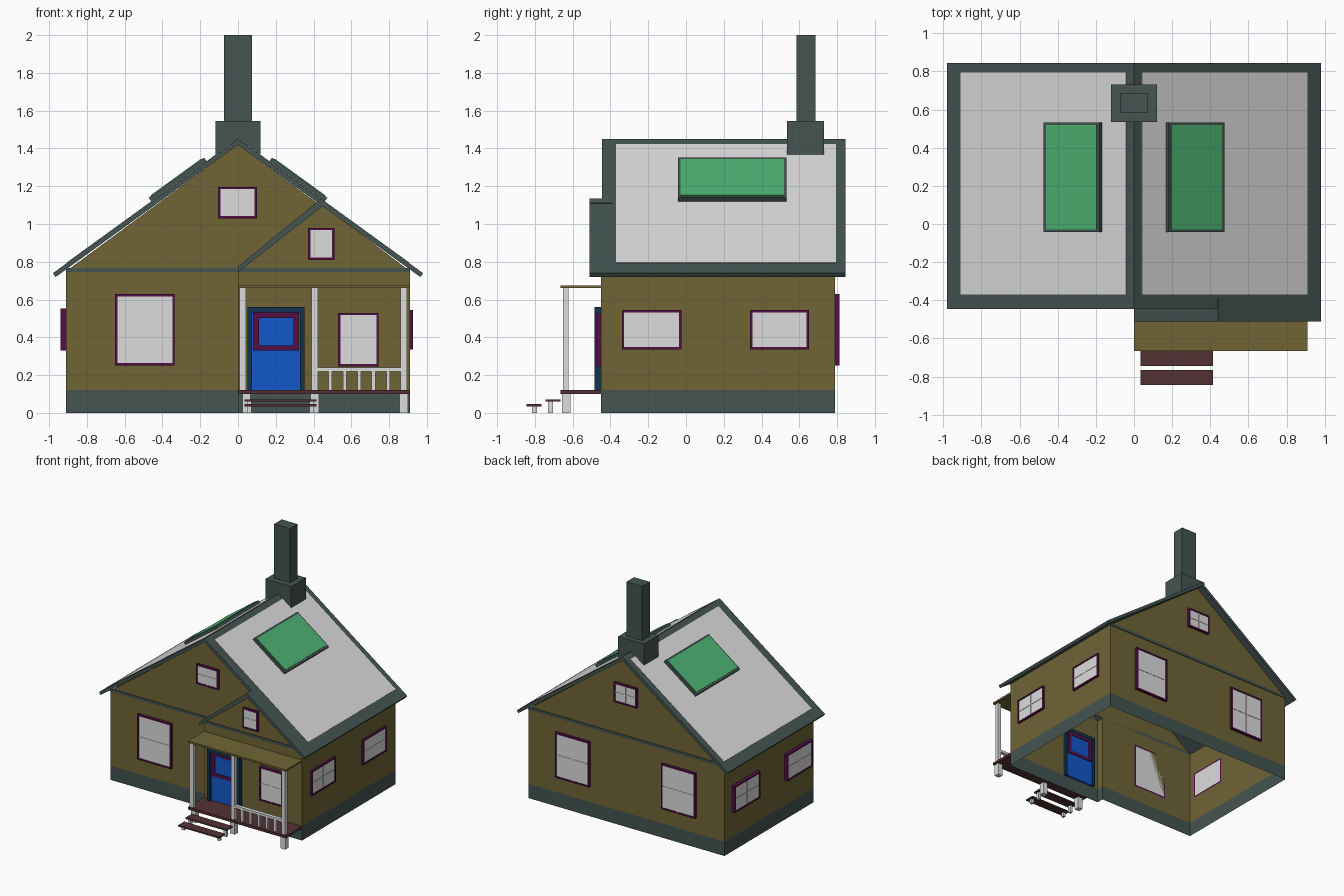
import bpy, bmesh, math

if "Cube" in bpy.data.objects:
    bpy.data.objects.remove(bpy.data.objects["Cube"])

def mat(name, rgb):
    m = bpy.data.materials.new(name)
    m.diffuse_color = (*rgb, 1)
    m.use_nodes = True
    m.node_tree.nodes["Principled BSDF"].inputs["Base Color"].default_value = m.diffuse_color
    return m

OLIVE = mat("olive siding", (.160, .130, .037))
SLATE = mat("slate trim", (.058, .090, .083))
WHITE = mat("off white", (.72, .72, .72))
PURPLE = mat("plum frame", (.085, .005, .060))
BROWN = mat("dark red wood", (.086, .031, .034))
BLUE = mat("blue door", (.006, .095, .60))
NAVY = mat("navy frame", (.005, .034, .078))
GREEN = mat("green glass", (.075, .45, .17))

def finish(name, bm, *mats):
    bmesh.ops.recalc_face_normals(bm, faces=bm.faces)
    me = bpy.data.meshes.new(name)
    bm.to_mesh(me)
    bm.free()
    for m in mats:
        me.materials.append(m)
    ob = bpy.data.objects.new(name, me)
    bpy.context.collection.objects.link(ob)
    return ob

def add_box(bm, x, y, z):
    v = [bm.verts.new((a, b, c)) for c in z for b in y for a in x]
    for f in ((0, 1, 3, 2), (4, 5, 7, 6), (0, 1, 5, 4), (2, 3, 7, 6), (0, 2, 6, 4), (1, 3, 7, 5)):
        bm.faces.new([v[i] for i in f])

def boxes(name, m, *items):
    bm = bmesh.new()
    for it in items:
        add_box(bm, *it)
    return finish(name, bm, m)

def prism(name, profile, y0, y1, m):
    """Extrude an x-z profile along y."""
    bm = bmesh.new()
    a = [bm.verts.new((x, y0, z)) for x, z in profile]
    b = [bm.verts.new((x, y1, z)) for x, z in profile]
    bm.faces.new(a)
    bm.faces.new(b)
    n = len(a)
    for i in range(n):
        bm.faces.new((a[i], a[(i + 1) % n], b[(i + 1) % n], b[i]))
    return finish(name, bm, m)

# Walls: open-bottomed shell with a stepped front, plus gable sheets
FRONT, PORCH, BACK, W = -.39, -.45, .79, .91
bm = bmesh.new()
plan = [(-W, FRONT), (0, FRONT), (0, PORCH), (W, PORCH), (W, BACK), (-W, BACK)]
rings = [[bm.verts.new((x, y, z)) for x, y in plan] for z in (0, .12, .75)]
for lo, hi in zip(rings, rings[1:]):
    for i in range(6):
        j = (i + 1) % 6
        bm.faces.new((lo[i], lo[j], hi[j], hi[i]))
for f in bm.faces:
    f.material_index = 1 if f.calc_center_median().z < .12 else 0
for y, pts in ((FRONT, ((-W, .75), (W, .75), (0, 1.42))),
               (BACK, ((-W, .75), (W, .75), (0, 1.42))),
               (PORCH, ((0, .75), (W, .75), (.45, 1.10)))):
    bm.faces.new([bm.verts.new((x, y, z)) for x, z in pts])
finish("walls", bm, OLIVE, SLATE)

# Trim bands across the gables
boxes("gable_trim", SLATE,
      ((-W, 0), (FRONT - .006, FRONT), (.745, .768)),
      ((0, W), (PORCH - .006, PORCH), (.745, .768)),
      ((-W, W), (BACK, BACK + .006), (.745, .768)))

# Main roof: plates lying on the slope, mirrored left and right
SLOPE, RIDGE = .725, 1.45
L = math.hypot(SLOPE, 1)

def slope_plate(name, s, x, y, off, m):
    def p(px, o):
        return (s * (px + o * SLOPE / L), RIDGE - SLOPE * px + o / L)
    return prism(name, [p(x[0], off[0]), p(x[1], off[0]), p(x[1], off[1]), p(x[0], off[1])], *y, m)

for s, side in ((-1, "left"), (1, "right")):
    slope_plate(side + "_roof", s, (0, .98), (-.445, .845), (-.025, 0), SLATE)
    slope_plate(side + "_roof_panel", s, (.04, .907), (-.37, .795), (0, .003), WHITE)
    slope_plate(side + "_skylight_frame", s, (.165, .458), (-.042, .532), (0, .026), SLATE)
    slope_plate(side + "_skylight_glass", s, (.178, .444), (-.030, .520), (.026, .030), GREEN)

# Small front gable roof
slope_plate("small_gable_right", 1, (.44, .98), (-.51, -.445), (-.025, 0), SLATE)
prism("small_gable_left", [(0, .745), (0, .775), (.44, 1.135), (.47, 1.11), (.455, 1.10)],
      -.51, FRONT, SLATE)

# Chimney
boxes("chimney", SLATE, ((-.12, .12), (.535, .73), (1.36, 1.545)),
      ((-.073, .073), (.585, .685), (1.545, 2)))

# Windows: four frame bars, a pane and slim glazing bars
def window(name, axis, plane, sgn, u, z, d):
    def b(ua, ub, za, zb, depth):
        w = tuple(sorted((plane, plane + sgn * depth)))
        return ((ua, ub), w, (za, zb)) if axis == 'y' else (w, (ua, ub), (za, zb))
    (u0, u1), (z0, z1), t = u, z, .013
    boxes(name + "_frame", PURPLE, b(u0, u1, z0, z0 + t, d), b(u0, u1, z1 - t, z1, d),
          b(u0, u0 + t, z0 + t, z1 - t, d), b(u1 - t, u1, z0 + t, z1 - t, d))
    uc, zc = (u0 + u1) / 2, (z0 + z1) / 2
    boxes(name + "_pane", WHITE, b(u0 + t, u1 - t, z0 + t, z1 - t, d - .005),
          b(uc - .004, uc + .004, z0 + t, z1 - t, d - .002),
          b(u0 + t, u1 - t, zc - .004, zc + .004, d - .002))

window("front_left_window", 'y', FRONT, -1, (-.65, -.335), (.25, .63), .022)
window("front_right_window", 'y', PORCH, -1, (.53, .745), (.245, .53), .026)
window("front_gable_window", 'y', FRONT, -1, (-.105, .10), (1.03, 1.197), .02)
window("small_gable_window", 'y', PORCH, -1, (.37, .51), (.81, .98), .02)
window("back_gable_window", 'y', BACK, 1, (-.105, .105), (1.03, 1.197), .02)
for n, u in enumerate(((-.65, -.335), (.335, .65))):
    window(f"back_window_{n}", 'y', BACK, 1, u, (.25, .63), .022)
for n, u in enumerate(((-.34, -.025), (.34, .65))):
    window(f"right_window_{n}", 'x', W, 1, u, (.335, .545), .017)
for n, u in enumerate(((-.34, -.005), (.355, .69))):
    window(f"left_window_{n}", 'x', -W, -1, u, (.33, .553), .03)

# Front door, set through the wall
boxes("door_frame", NAVY, ((.05, .075), (-.485, -.425), (.12, .56)),
      ((.328, .352), (-.485, -.425), (.12, .56)), ((.075, .328), (-.485, -.425), (.532, .56)))
boxes("door", BLUE, ((.075, .328), (-.462, -.432), (.12, .532)))
for y in ((-.470, -.462), (-.432, -.427)):
    boxes("door_window_frame", PURPLE, ((.08, .11), y, (.33, .532)), ((.293, .323), y, (.33, .532)),
          ((.11, .293), y, (.33, .358)), ((.11, .293), y, (.503, .532)))

# Porch: canopy, deck, posts, footings and railing
boxes("porch_canopy", OLIVE, ((0, W), (-.665, PORCH), (.66, .675)))
boxes("porch_deck", BROWN, ((0, W), (-.665, PORCH), (.10, .12)))
posts = (.025, .407, .877)
boxes("porch_posts", WHITE, *[((x - .017, x + .017), (-.652, -.622), (.12, .66)) for x in posts])
boxes("porch_footings", WHITE, *[((x - .022, x + .022), (-.656, -.612), (0, .10))
                                 for x in (.045, .407, .877)])
boxes("porch_railing", WHITE, ((.42, .865), (-.652, -.622), (.22, .24)),
      *[((x - .01, x + .01), (-.647, -.627), (.12, .22)) for x in (.488, .565, .642, .718, .795)])

# Front steps with short legs
boxes("step_treads", BROWN, ((.035, .415), (-.745, -.665), (.06, .072)),
      ((.035, .415), (-.845, -.765), (.035, .046)))
boxes("step_legs", WHITE, *[((x - .012, x + .012), (y - .013, y + .013), (0, h))
                            for x in (.06, .39) for y, h in ((-.717, .06), (-.803, .035))])
